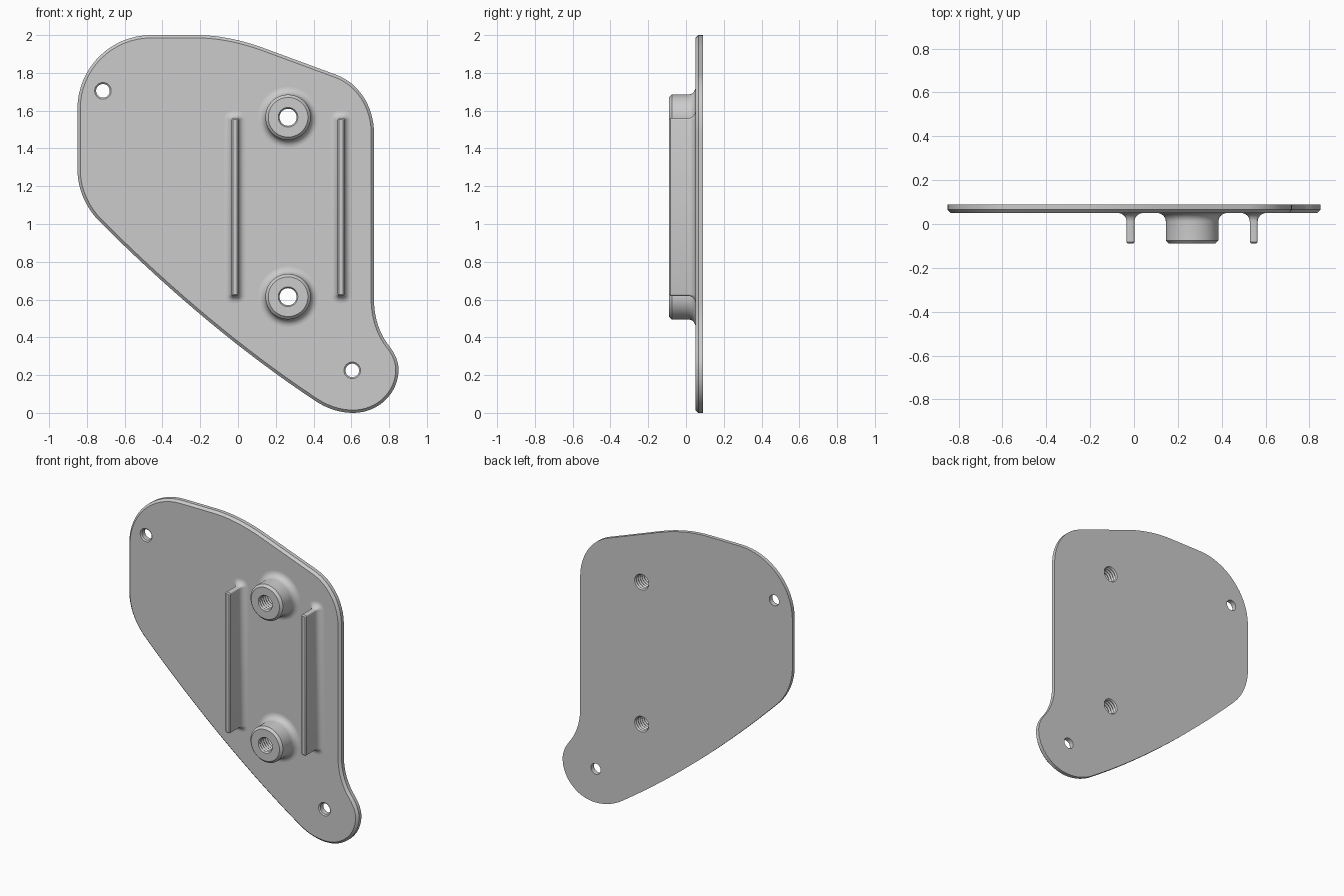
import bpy, bmesh
from math import pi, sin, cos, tan
from mathutils import Vector

if "Cube" in bpy.data.objects:
    bpy.data.objects.remove(bpy.data.objects["Cube"])

FRONT, BACK, TIP = 0.05, 0.09, -0.09      # y of plate faces and of boss / rib tips
FILLET = 0.04


def loft(bm, rings):
    """Skin a list of (y, [(x, z), ...]) rings, return the vertex rings."""
    vs = [[bm.verts.new((x, y, z)) for x, z in pts] for y, pts in rings]
    for a, b in zip(vs, vs[1:]):
        for i in range(len(a)):
            j = (i + 1) % len(a)
            bm.faces.new((a[i], a[j], b[j], b[i]))
    return vs


def round_box(cx, cz, a, b, r, n):
    """Rounded rectangle; with a = b = 0 it is a circle of 4n sides."""
    pts = []
    for q, (sx, sz) in enumerate(((1, 1), (-1, 1), (-1, -1), (1, -1))):
        for k in range(n):
            t = (q + (k + 0.5) / n) * pi / 2
            pts.append((cx + sx * a + r * cos(t), cz + sz * b + r * sin(t)))
    return pts


def fill(bm, loops, ny):
    """Fill an outer loop with holes, facing along ny."""
    edges = []
    for loop in loops:
        for i, v in enumerate(loop):
            w = loop[(i + 1) % len(loop)]
            edges.append(bm.edges.get((v, w)) or bm.edges.new((v, w)))
    res = bmesh.ops.triangle_fill(bm, use_beauty=True, edges=edges, normal=(0, ny, 0))
    for f in res["geom"]:
        if isinstance(f, bmesh.types.BMFace):
            f.normal_update()
            if f.normal.y * ny < 0:
                f.normal_flip()


def finish(bm, name):
    me = bpy.data.meshes.new(name)
    bm.to_mesh(me)
    bm.free()
    ob = bpy.data.objects.new(name, me)
    bpy.context.collection.objects.link(ob)
    bpy.ops.object.select_all(action='DESELECT')
    ob.select_set(True)
    bpy.context.view_layer.objects.active = ob
    bpy.ops.object.shade_smooth_by_angle(angle=pi / 6)


# Plate outline: (start, tangent corner, end) of each rounded corner
CORNERS = [
    ((-0.46, 2), (-0.85, 2), (-0.85, 1.61)),
    ((-0.85, 1.29), (-0.85, 1.13), (-0.73, 1.01)),
    ((-0.73, 1.01), (-0.16, 0.44), (0.41, 0.063)),
    ((0.41, 0.063), (0.505, 0), (0.61, 0)),
    ((0.61, 0), (0.85, 0), (0.85, 0.23)),
    ((0.85, 0.23), (0.85, 0.29), (0.80, 0.355)),
    ((0.80, 0.355), (0.72, 0.455), (0.72, 0.60)),
    ((0.72, 1.48), (0.72, 1.716), (0.52, 1.79)),
    ((0.14, 1.93), (-0.05, 2), (-0.22, 2)),
]
outline = []
for A, C, B in CORNERS:
    A, C, B = Vector(A), Vector(C), Vector(B)
    turn = (C - A).angle(B - C)
    k = 4 / 3 * tan(turn / 4) / tan(turn / 2)
    P, Q = A.lerp(C, k), B.lerp(C, k)
    for i in range(17):
        t = i / 16
        s = 1 - t
        p = A * s**3 + P * 3 * s * s * t + Q * 3 * s * t * t + B * t**3
        if not outline or (p - outline[-1]).length > 1e-5:
            outline.append(p)


def inset(pts, d):
    out = []
    for i, p in enumerate(pts):
        t = (p - pts[i - 1]).normalized() + (pts[(i + 1) % len(pts)] - p).normalized()
        t.normalize()
        out.append((p.x - t.y * d, p.y + t.x * d))
    return out


BOSSES = {"upper_boss": (0.265, 1.565), "lower_boss": (0.265, 0.615)}
RIBS = {"left_rib": (-0.016, 1.09), "right_rib": (0.546, 1.09)}
HOLES = [(-0.715, 1.705), (0.605, 0.225)]
BOSS_R, MINOR, MAJOR = 0.12, 0.045, 0.052


def boss_ring(c, r):
    return round_box(*c, 0, 0, r, 12)


def rib_ring(c, off):
    return round_box(*c, 0.008, 0.46, 0.01 + off, 6)


# Plate with chamfered front edge and mounting holes, open where bosses and ribs join
bm = bmesh.new()
rim = loft(bm, [(BACK, [tuple(p) for p in outline]),
                (FRONT + 0.015, [tuple(p) for p in outline]),
                (FRONT, inset(outline, 0.015))])
front, back = [rim[-1]], [rim[0]]
for c in HOLES:
    wall = loft(bm, [(FRONT, boss_ring(c, 0.044)), (FRONT + 0.007, boss_ring(c, 0.036)),
                     (BACK, boss_ring(c, 0.036))])
    front.append(wall[0])
    back.append(wall[-1])
for c in BOSSES.values():
    front += loft(bm, [(FRONT, boss_ring(c, BOSS_R + FILLET))])
    back += loft(bm, [(BACK, boss_ring(c, MAJOR))])
for c in RIBS.values():
    front += loft(bm, [(FRONT, rib_ring(c, FILLET))])
fill(bm, front, -1)
fill(bm, back, 1)
finish(bm, "mounting_plate")

# Shared base fillet as (y, outward offset)
fillet = [(FRONT - FILLET * (1 - cos(t)), FILLET * (1 - sin(t)))
          for t in (i * pi / 16 for i in range(9))]

# Screw bosses with threaded through holes
TURNS = 9
for name, c in BOSSES.items():
    bm = bmesh.new()
    prof = [(y, BOSS_R + o) for y, o in fillet]
    prof += [(TIP + 0.015, BOSS_R), (TIP, BOSS_R - 0.015)]
    prof += [(TIP + (BACK - TIP) * i / (2 * TURNS), MINOR if i % 2 else MAJOR)
             for i in range(2 * TURNS + 1)]
    loft(bm, [(y, boss_ring(c, r)) for y, r in prof])
    finish(bm, name)

# Upright ribs on either side of the bosses
for name, c in RIBS.items():
    bm = bmesh.new()
    prof = fillet + [(TIP + 0.007, 0), (TIP, -0.007)]
    rings = loft(bm, [(y, rib_ring(c, o)) for y, o in prof])
    bm.faces.new(rings[-1])
    finish(bm, name)
